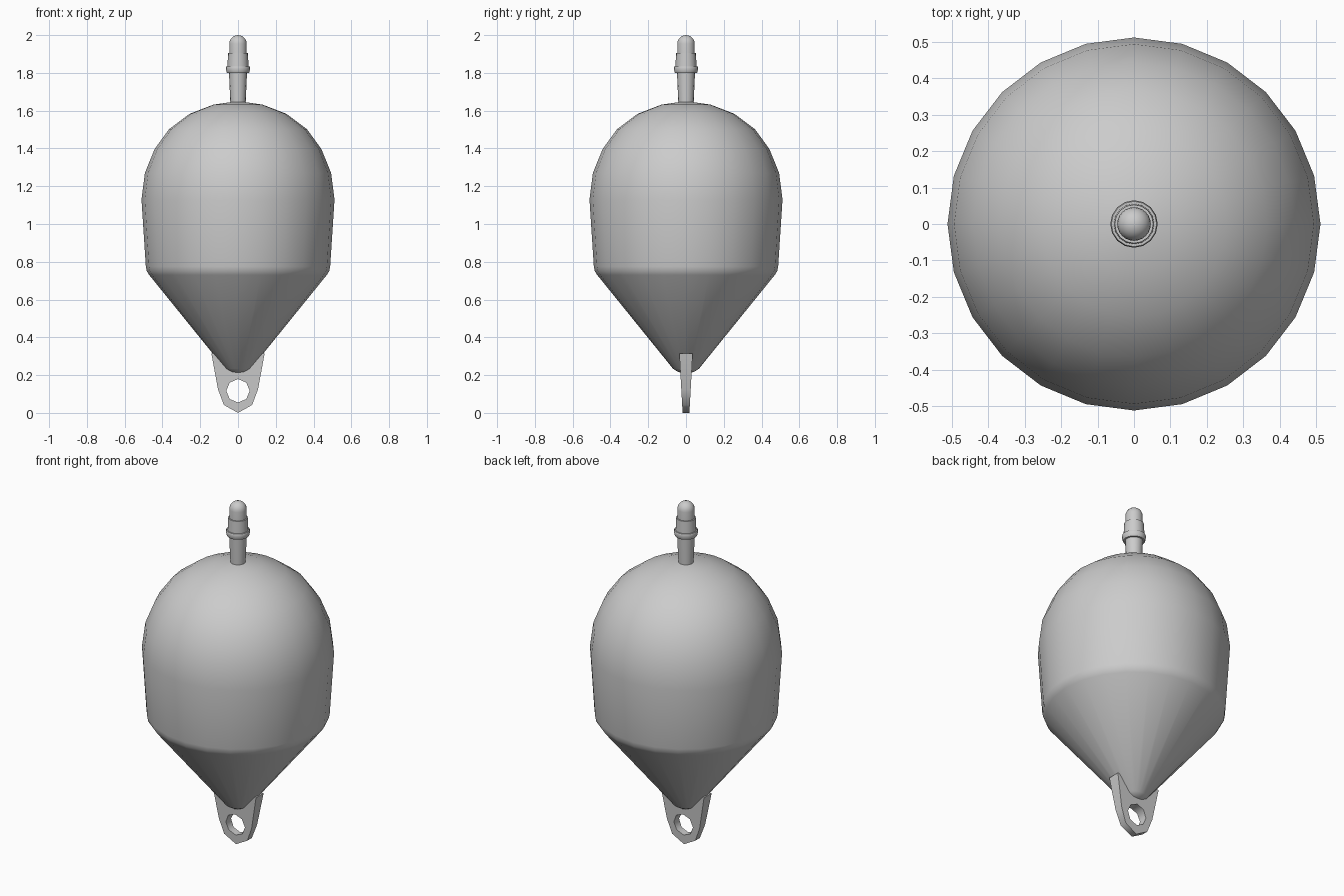
import bpy, bmesh
from math import sin, cos, pi, radians

if "Cube" in bpy.data.objects:
    bpy.data.objects.remove(bpy.data.objects["Cube"])


def finish(name, bm, angle):
    bmesh.ops.remove_doubles(bm, verts=bm.verts, dist=1e-5)
    bmesh.ops.recalc_face_normals(bm, faces=bm.faces)
    me = bpy.data.meshes.new(name)
    bm.to_mesh(me)
    bm.free()
    ob = bpy.data.objects.new(name, me)
    bpy.context.collection.objects.link(ob)
    bpy.ops.object.select_all(action='DESELECT')
    ob.select_set(True)
    bpy.context.view_layer.objects.active = ob
    bpy.ops.object.shade_smooth_by_angle(angle=radians(angle))
    return ob


def lathe(name, profile, steps, angle=40):
    """Spin an (r, z) profile around the z axis."""
    bm = bmesh.new()
    vs = [bm.verts.new((r, 0, z)) for r, z in profile]
    es = [bm.edges.new(p) for p in zip(vs, vs[1:])]
    bmesh.ops.spin(bm, geom=vs + es, cent=(0, 0, 0), axis=(0, 0, 1),
                   angle=2 * pi, steps=steps)
    return finish(name, bm, angle)


# Float body: domed top, slightly tapering wall, cone below
lathe("float_body", [
    (0, 1.648), (.04, 1.645), (.13, 1.632), (.255, 1.584), (.365, 1.502),
    (.442, 1.396), (.493, 1.27), (.511, 1.13), (.488, .775), (.483, .75),
    (.47, .73), (.068, .233), (.04, .216), (0, .21)], 24, 50)

# Stem, flange and collar of the lamp post
lathe("stem", [(0, 1.6), (.039, 1.6), (.048, 1.81), (0, 1.81)], 16)
lathe("flange", [(0, 1.80), (.058, 1.80), (.061, 1.806), (.065, 1.826),
                 (.062, 1.834), (0, 1.834)], 16)
lathe("collar", [(0, 1.82), (.056, 1.82), (.053, 1.905), (0, 1.905)], 16)

# Rounded lamp cap
R = .046
lathe("lamp", [(0, 1.89), (R, 1.89)] +
      [(R * cos(i * pi / 12), 2 - R + R * sin(i * pi / 12)) for i in range(6)] +
      [(0, 2)], 24)

# Mooring lug: tapered plate with an eight-sided eye
CZ = .117
outer = [(.106, .125), (.141, .315), (0, .315), (-.141, .315),
         (-.106, .125), (-.075, .042), (0, 0), (.075, .042)]
inner = [(.062 * cos(i * pi / 4), CZ + .062 * sin(i * pi / 4)) for i in range(8)]
bm = bmesh.new()


def ring(points, side):
    return [bm.verts.new((x, side * (.018 + .055 * z), z)) for x, z in points]


of, ob_, nf, nb = ring(outer, -1), ring(outer, 1), ring(inner, -1), ring(inner, 1)
for a, b in ((of, nf), (nf, nb), (nb, ob_), (ob_, of)):
    for i in range(8):
        j = (i + 1) % 8
        bm.faces.new((a[i], a[j], b[j], b[i]))
finish("mooring_lug", bm, 60)
